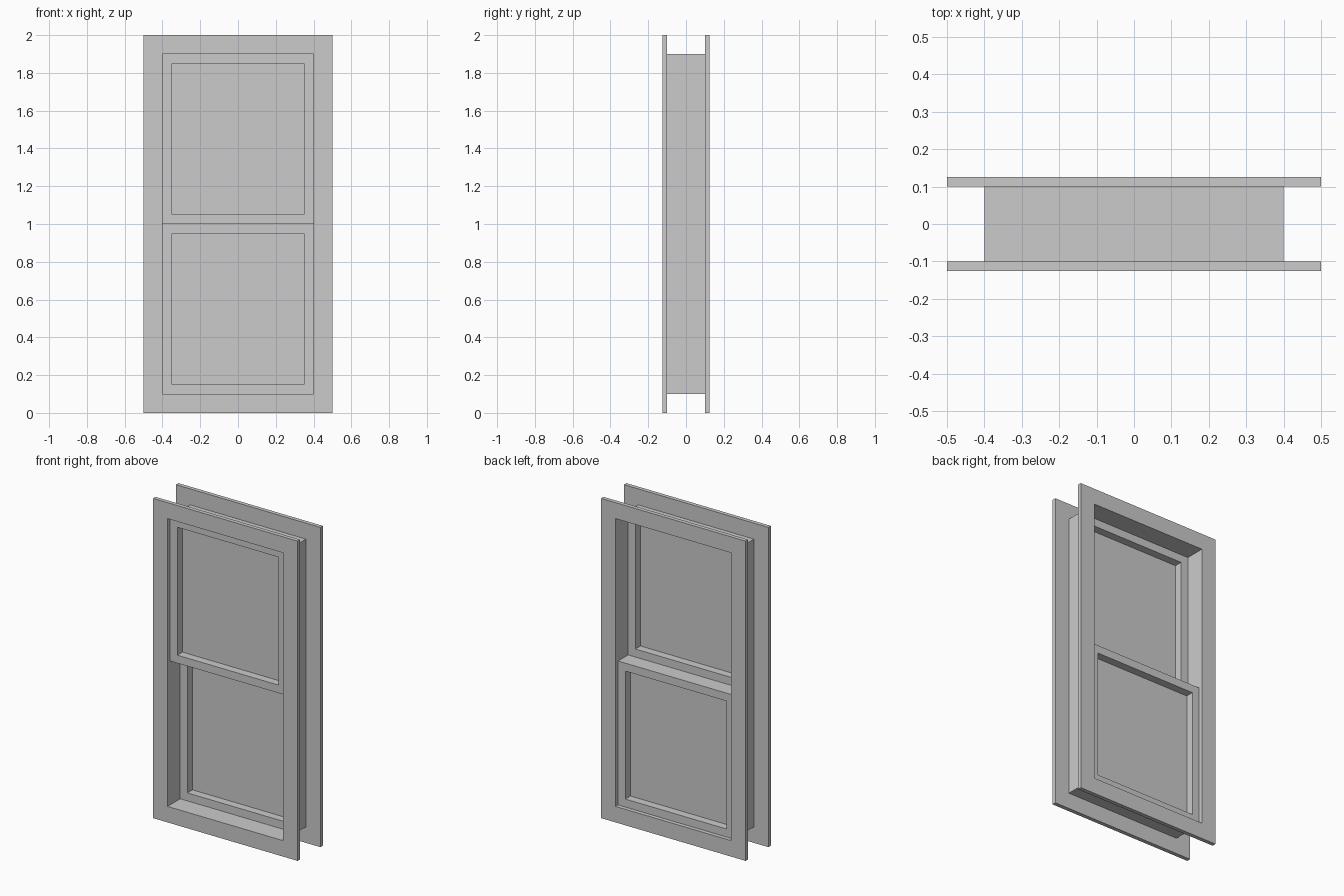
import bpy, bmesh

if "Cube" in bpy.data.objects:
    bpy.data.objects.remove(bpy.data.objects["Cube"])


def rect(bm, hw, z0, z1, y):
    """Four corner vertices of an upright rectangle at depth y."""
    return [bm.verts.new((x, y, z)) for x, z in
            ((-hw, z0), (hw, z0), (hw, z1), (-hw, z1))]


def bridge(bm, a, b):
    """Ring of quads joining two rectangles."""
    for i in range(4):
        j = (i + 1) % 4
        bm.faces.new((a[i], a[j], b[j], b[i]))


def finish(bm, name):
    bmesh.ops.recalc_face_normals(bm, faces=bm.faces[:])
    mesh = bpy.data.meshes.new(name)
    bm.to_mesh(mesh)
    bm.free()
    obj = bpy.data.objects.new(name, mesh)
    bpy.context.collection.objects.link(obj)
    return obj


def frame(name, hw, z0, z1, border, y0, y1):
    """Solid rectangular frame with an open middle."""
    bm = bmesh.new()
    inner = (hw - border, z0 + border, z1 - border)
    loops = [rect(bm, hw, z0, z1, y0), rect(bm, hw, z0, z1, y1),
             rect(bm, *inner, y1), rect(bm, *inner, y0)]
    for i in range(4):
        bridge(bm, loops[i], loops[(i + 1) % 4])
    return finish(bm, name)


def pane(name, hw, z0, z1, y):
    bm = bmesh.new()
    bm.faces.new(rect(bm, hw, z0, z1, y))
    return finish(bm, name)


# Flat trim on both sides of the wall
frame("front_trim", 0.5, 0, 2, 0.1, -0.125, -0.1)
frame("back_trim", 0.5, 0, 2, 0.1, 0.1, 0.125)

# Thin jamb lining between the trims
bm = bmesh.new()
bridge(bm, rect(bm, 0.4, 0.1, 1.9, -0.1), rect(bm, 0.4, 0.1, 1.9, 0.1))
finish(bm, "jamb_lining")

# Upper sash in the front track, lower sash in the back track
for name, z0, z1, y0 in (("upper", 1.0, 1.9, -0.1), ("lower", 0.1, 1.0, 0.0)):
    frame(name + "_sash", 0.4, z0, z1, 0.05, y0, y0 + 0.1)
    pane(name + "_glass", 0.35, z0 + 0.05, z1 - 0.05, y0 + 0.05)
